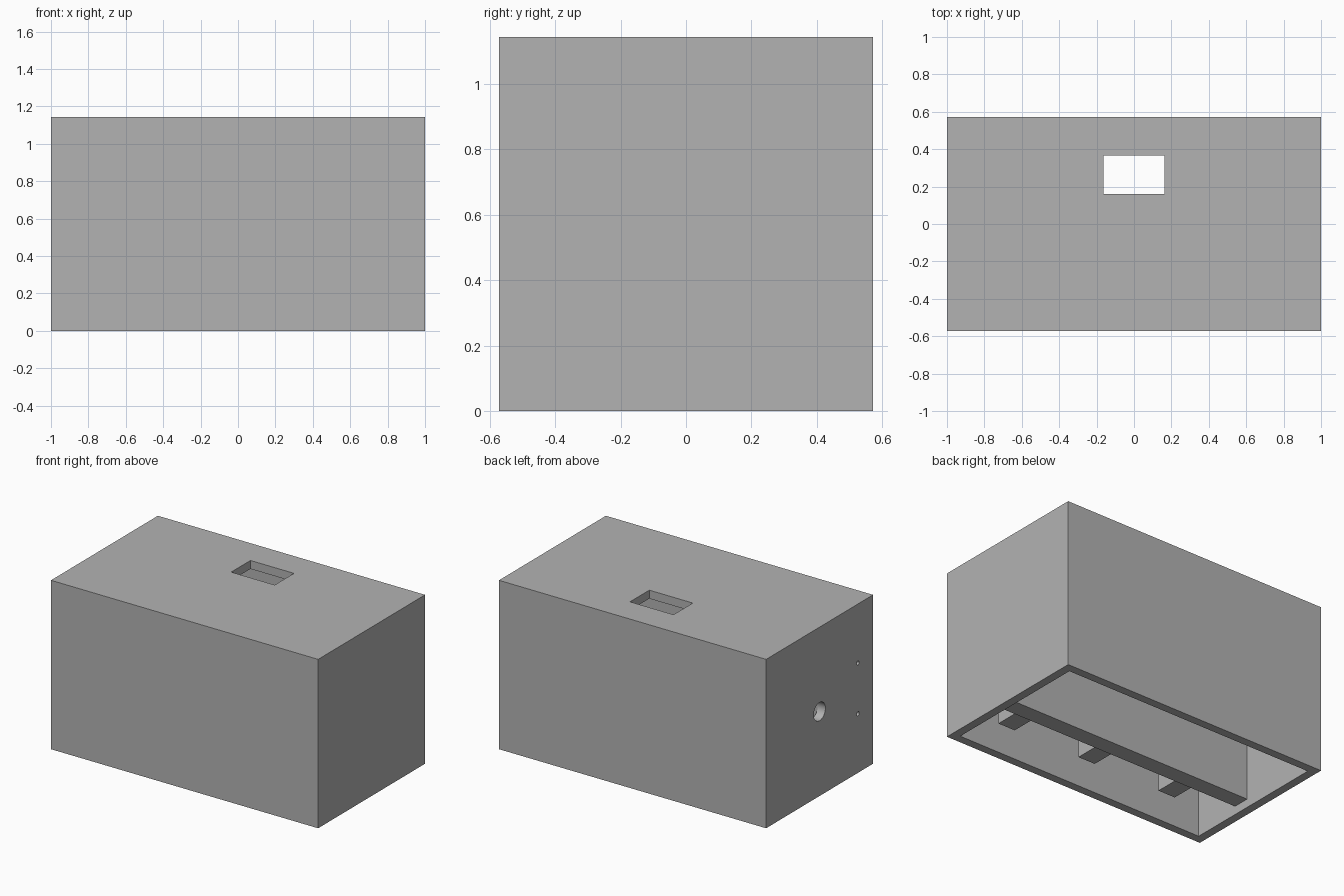
import bpy
import math

cube = bpy.data.objects.get("Cube")
if cube:
    bpy.data.objects.remove(cube, do_unlink=True)

U = 2 / 35                      # wall thickness, the module of the design
LENGTH, SIDE = 35 * U, 20 * U   # the case is 35 x 20 x 20 modules

grey = bpy.data.materials.new("plain_grey")
grey.use_nodes = True
grey.diffuse_color = (0.45, 0.45, 0.45, 1)
grey.node_tree.nodes["Principled BSDF"].inputs["Base Color"].default_value = (0.45, 0.45, 0.45, 1)


def box(name, low, high):
    """Axis-aligned box between two corners."""
    bpy.ops.mesh.primitive_cube_add(size=1, location=[(a + b) / 2 for a, b in zip(low, high)])
    ob = bpy.context.object
    ob.name = name
    ob.scale = [b - a for a, b in zip(low, high)]
    bpy.ops.object.transform_apply(location=True, rotation=True, scale=True)
    ob.data.materials.append(grey)
    return ob


def side_drill(name, y, z, radius):
    """Cylinder lying along x through the wall at -x."""
    bpy.ops.mesh.primitive_cylinder_add(vertices=32, radius=radius, depth=4 * U,
                                        location=(-LENGTH / 2, y, z),
                                        rotation=(0, math.pi / 2, 0))
    ob = bpy.context.object
    ob.name = name
    ob.data.materials.append(grey)
    return ob


def cut(target, cutter):
    mod = target.modifiers.new("cut", "BOOLEAN")
    mod.operation, mod.solver, mod.object = "DIFFERENCE", "EXACT", cutter
    bpy.ops.object.select_all(action="DESELECT")
    bpy.context.view_layer.objects.active = target
    target.select_set(True)
    bpy.ops.object.modifier_apply(modifier=mod.name)
    bpy.data.objects.remove(cutter, do_unlink=True)


# Case: five walls, open underneath
hx, hy = LENGTH / 2, SIDE / 2
case = box("case", (-hx, -hy, 0), (hx, hy, SIDE))
cut(case, box("cavity", (U - hx, U - hy, -U), (hx - U, hy - U, SIDE - U)))

# Slot in the top, towards the back
cut(case, box("slot", (-0.163, 0.16, SIDE - 2 * U), (0.163, 0.366, SIDE + U)))

# One large hole and two small ones in the side wall
cut(case, side_drill("large_hole", 0, hy, 0.062))
for z in (7 * U, 13 * U):
    cut(case, side_drill("small_hole", -0.41, z, 0.014))
bpy.ops.object.shade_smooth_by_angle(angle=math.radians(30))

# Long partition hanging from the top, ending just above the open bottom
box("partition", (U - hx, -3 * U, U), (hx - U, -U, SIDE - U))

# Three blocks on the front of the partition
for i in (-1, 0, 1):
    cx = i * 0.633
    box("block", (cx - 0.064, -0.447, 0.15), (cx + 0.064, -3 * U, SIDE - 0.15))
